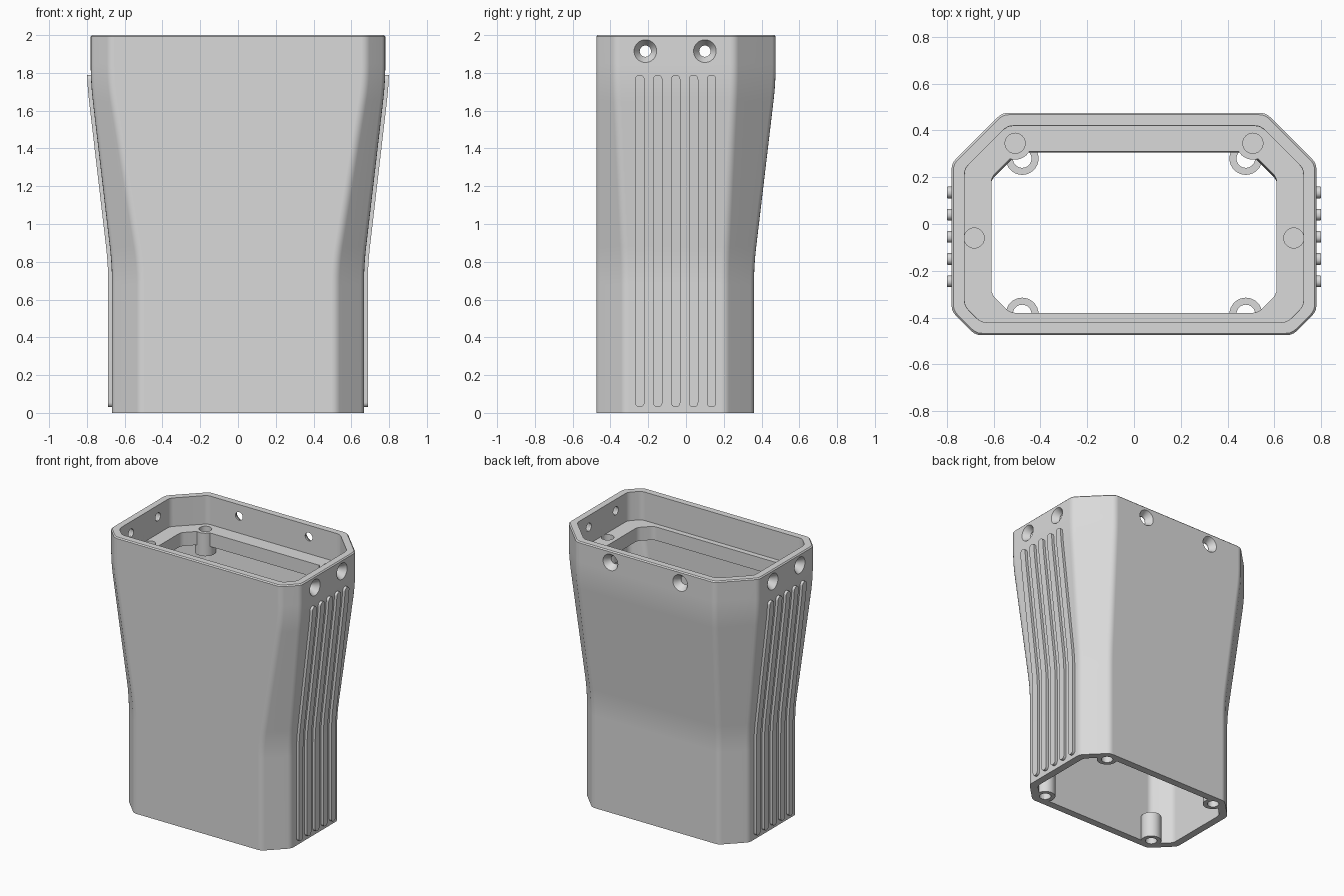
import bpy, bmesh, math
from mathutils import Vector, Matrix

cube = bpy.data.objects.get("Cube")
if cube:
    bpy.data.objects.remove(cube, do_unlink=True)

mat = bpy.data.materials.new("light_grey")
mat.use_nodes = True
GREY = (0.7, 0.7, 0.7, 1)
mat.diffuse_color = GREY
mat.node_tree.nodes["Principled BSDF"].inputs["Base Color"].default_value = GREY

WALL = 0.055
LEDGE_Z = 1.79


def make(name, bm):
    bmesh.ops.recalc_face_normals(bm, faces=bm.faces)
    me = bpy.data.meshes.new(name)
    bm.to_mesh(me)
    bm.free()
    me.materials.append(mat)
    ob = bpy.data.objects.new(name, me)
    bpy.context.collection.objects.link(ob)
    return ob


def smooth(ob):
    bpy.ops.object.select_all(action='DESELECT')
    ob.select_set(True)
    bpy.context.view_layer.objects.active = ob
    bpy.ops.object.shade_smooth_by_angle(angle=math.radians(30))


def loft(bm, rings, closed):
    n = len(rings[0])
    pairs = list(zip(rings, rings[1:]))
    if closed:
        pairs.append((rings[-1], rings[0]))
    for a, b in pairs:
        for i in range(n):
            j = (i + 1) % n
            bm.faces.new((a[i], a[j], b[j], b[i]))
    if not closed:
        bm.faces.new(rings[0])
        bm.faces.new(rings[-1])


def lathe(name, profile, loc, axis=(0, 0, 1), closed=False, sides=32):
    """Revolve (radius, height) pairs about an axis."""
    bm = bmesh.new()
    rings = []
    for r, h in profile:
        angles = [2 * math.pi * i / sides for i in range(sides)]
        rings.append([bm.verts.new((r * math.cos(a), r * math.sin(a), h)) for a in angles])
    loft(bm, rings, closed)
    turn = Vector(axis).to_track_quat('Z', 'Y').to_matrix().to_4x4()
    bm.transform(Matrix.Translation(loc) @ turn)
    return make(name, bm)


# Body section: octagon whose size flares from the grip to the head
def ramp(z, a, w=0.1):
    if z < a - w:
        return 0
    return z - a if z > a + w else (z - a + w) ** 2 / (4 * w)


def flare(z):
    return (ramp(z, 0.78) - ramp(z, 1.75)) / 0.97


def half_width(z):
    return 0.667 + 0.113 * flare(z)


def octagon(hx, front, back, cf, cb, z, r=0.025):
    right = [(hx - cf, front), (hx, front + cf), (hx, back - cb), (hx - cb, back)]
    corners = [Vector((x, y, z)) for x, y in right]
    corners += [Vector((-x, y, z)) for x, y in reversed(right)]
    pts = []
    for i, p in enumerate(corners):
        a = p + (corners[i - 1] - p).normalized() * r
        b = p + (corners[(i + 1) % 8] - p).normalized() * r
        for k in range(4):
            t = k / 3
            pts.append(a * (1 - t) ** 2 + p * 2 * t * (1 - t) + b * t * t)
    return pts


def section(z, inset=0.0):
    f = flare(z)
    cut = inset * (2 - math.sqrt(2))
    return octagon(half_width(z) - inset, -0.475 + inset, 0.36 + 0.115 * f - inset,
                   0.147 - 0.045 * f - cut, 0.15 + 0.066 * f - cut, z)


# Heights of the rings, dense around the two bends
bends = [c + d * 0.025 for c in (0.78, 1.75) for d in range(-4, 5)]
outer = [0] + bends + [1.992]
inner = [z for z in bends if z < 1.68]

sections = [section(z) for z in outer]
sections += [section(2, 0.008), section(2, WALL), section(LEDGE_Z, WALL)]
for z in (LEDGE_Z, 1.69):
    sections.append(octagon(0.61, -0.38, 0.31, 0.08, 0.11, z))
sections += [section(z, WALL) for z in [1.69] + inner[::-1] + [0]]

bm = bmesh.new()
loft(bm, [[bm.verts.new(p) for p in s] for s in sections], True)
body = make("housing_shell", bm)

# Cutters: countersunk screw holes, ledge holes and lower boss holes
cutters = []
sink = [(0.03, -0.15), (0.03, -0.045), (0.06, 0), (0.062, 0.05)]
ledge_spots = [(s * x, y) for s in (-1, 1) for x, y in ((0.508, 0.345), (0.683, -0.06))]
base_spots = [(s * 0.478, y) for s in (-1, 1) for y in (0.28, -0.385)]
for s in (-1, 1):
    for y in (-0.215, 0.1):
        cutters.append(lathe("side_screw_cutter", sink, (s * 0.78, y, 1.915), (s, 0, 0)))
    cutters.append(lathe("back_screw_cutter", sink, (s * 0.285, 0.475, 1.915), (0, 1, 0)))
for x, y in ledge_spots:
    cutters.append(lathe("ledge_cutter", [(0.043, -0.13), (0.043, 0.05)], (x, y, LEDGE_Z)))
for x, y in base_spots:
    cutters.append(lathe("base_cutter", [(0.04, -0.1), (0.04, 0.2)], (x, y, 0)))

bpy.context.view_layer.objects.active = body
for c in cutters:
    c.hide_render = True
    m = body.modifiers.new("cut", 'BOOLEAN')
    m.operation = 'DIFFERENCE'
    m.solver = 'EXACT'
    m.object = c
    bpy.ops.object.modifier_apply(modifier=m.name)
for c in cutters:
    bpy.data.objects.remove(c, do_unlink=True)
smooth(body)
body.modifiers.new("even_normals", 'WEIGHTED_NORMAL').keep_sharp = True

# Blind insert bosses hanging under the ledge
for x, y in ledge_spots:
    cup = [(0.043, -0.13), (0.043, 0), (0.07, 0), (0.07, -0.17)]
    smooth(lathe("ledge_boss", cup, (x, y, LEDGE_Z)))

# Open screw bosses at the lower rim
for x, y in base_spots:
    tube = [(0.04, 0), (0.07, 0), (0.07, 0.19), (0.04, 0.19)]
    smooth(lathe("base_boss", tube, (x, y, 0), closed=True))


# Raised grip ribs with round ends, following the flare
def grip_rib(side, y, low=0.03, high=1.79, r=0.025):
    rows = []
    for k in range(1, 8):
        a = k / 7 * math.pi / 2
        rise, w = r * (1 - math.cos(a)), r * math.sin(a)
        rows += [(low + rise, w), (high - rise, w)]
    rows += [(z, r) for z in bends if z < high - r]
    bm = bmesh.new()
    strip = []
    for z, w in sorted(rows):
        x = side * (half_width(z) + 0.02)
        strip.append([bm.verts.new((x, y + d * w, z)) for d in (-1, 1)])
    for a, b in zip(strip, strip[1:]):
        bm.faces.new((a[0], a[1], b[1], b[0]))
    ext = bmesh.ops.extrude_face_region(bm, geom=bm.faces[:])
    moved = [v for v in ext["geom"] if isinstance(v, bmesh.types.BMVert)]
    bmesh.ops.translate(bm, verts=moved, vec=(-side * 0.04, 0, 0))
    smooth(make("grip_rib", bm))


for side in (-1, 1):
    for i in range(5):
        grip_rib(side, -0.245 + 0.095 * i)
